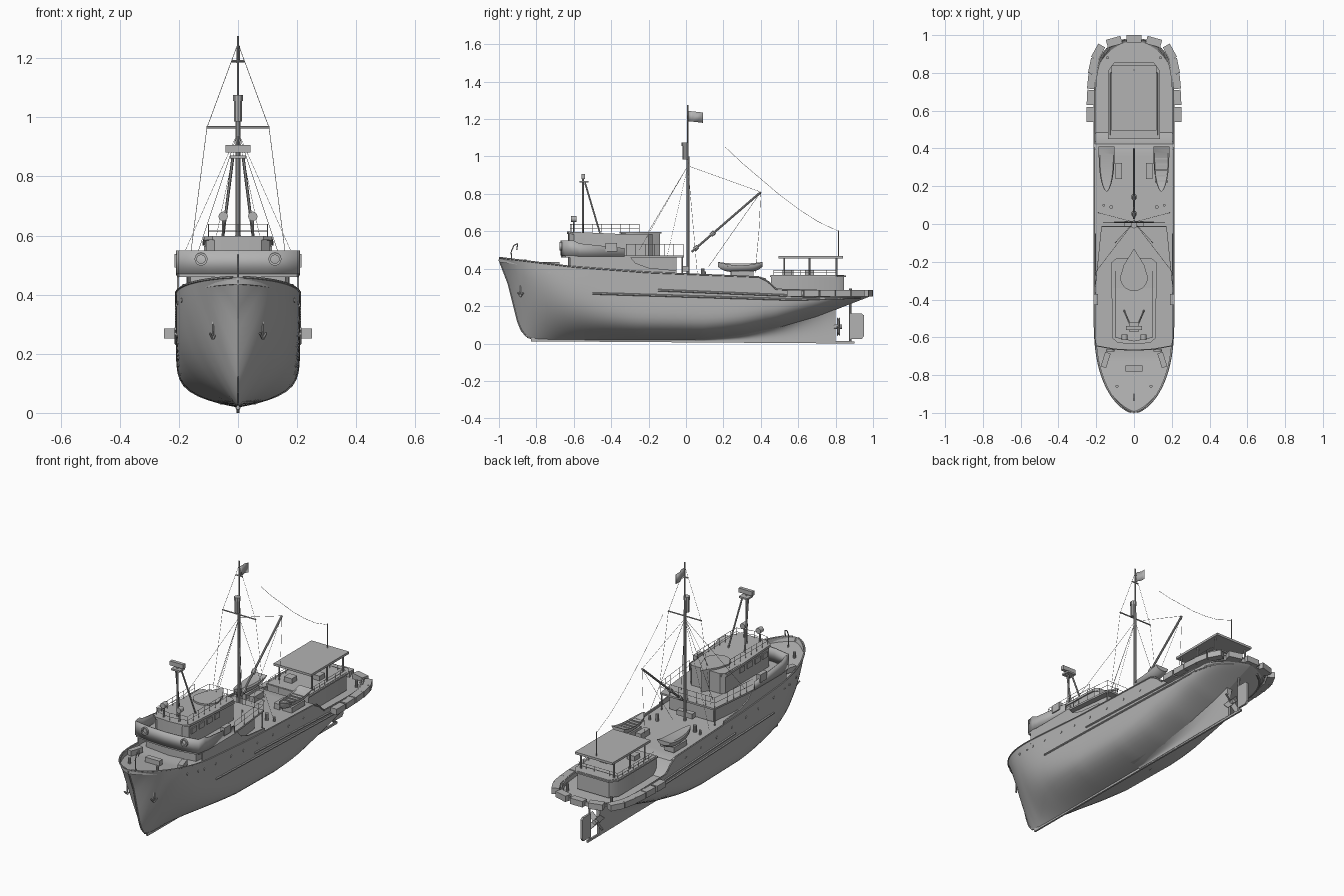
import bpy, bmesh, math
from mathutils import Vector, Matrix
if "Cube" in bpy.data.objects:
    bpy.data.objects.remove(bpy.data.objects["Cube"])
grey = bpy.data.materials.new("ship_grey")
grey.use_nodes = True
grey.diffuse_color = (.45, .45, .45, 1)
grey.node_tree.nodes["Principled BSDF"].inputs["Base Color"].default_value = grey.diffuse_color
made = []

def finish(name, bm):
    bmesh.ops.recalc_face_normals(bm, faces=bm.faces)
    me = bpy.data.meshes.new(name)
    bm.to_mesh(me)
    bm.free()
    me.materials.append(grey)
    made.append(bpy.data.objects.new(name, me))
    bpy.context.collection.objects.link(made[-1])
    return made[-1]

def box(name, c, s, rot=0):
    bm = bmesh.new()
    m = Matrix.Translation(c) @ Matrix.Rotation(rot, 4, 'Z') @ Matrix.Diagonal((*s, 1))
    bmesh.ops.create_cube(bm, size=1, matrix=m)
    return finish(name, bm)

def rods(name, paths, r, sides=6):
    """Round bars along each polyline."""
    bm = bmesh.new()
    for path in paths:
        for a, b in zip(map(Vector, path), map(Vector, path[1:])):
            m = Matrix.Translation((a + b) / 2) @ (b - a).to_track_quat('Z', 'Y').to_matrix().to_4x4()
            bmesh.ops.create_cone(bm, cap_ends=True, segments=sides, radius1=r, radius2=r,
                                  depth=(b - a).length, matrix=m)
    finish(name, bm)

def posts(name, spots, z0, z1, r):
    rods(name, [[(x, y, z0), (x, y, z1)] for x, y in spots], r, 10)

def loft(name, rings):
    bm = bmesh.new()
    vs = [[bm.verts.new(p) for p in ring] for ring in rings]
    for a, b in zip(vs, vs[1:]):
        for i in range(len(a)):
            bm.faces.new((a[i - 1], a[i], b[i], b[i - 1]))
    bm.faces.new(vs[0])
    bm.faces.new(vs[-1])
    bmesh.ops.remove_doubles(bm, verts=bm.verts, dist=0.0004)
    return finish(name, bm)

def prism(name, outline, z0, z1):
    return loft(name, [[(x, y, z) for x, y in outline] for z in (z0, z1)])

def plate(name, outline, x0, x1):
    """Extrude a (y, z) outline across the ship."""
    loft(name, [[(x, y, z) for y, z in outline] for x in (x0, x1)])

def wall(name, path, t):
    """Thin wall along (x, y, bottom, top) points."""
    bm = bmesh.new()
    vs = [[bm.verts.new((x, y, z)) for z in zs] for x, y, *zs in path]
    for a, b in zip(vs, vs[1:]):
        bm.faces.new((a[0], b[0], b[1], a[1]))
    mod = finish(name, bm).modifiers.new("thickness", 'SOLIDIFY')
    mod.thickness, mod.offset = t, 0

def mirrored(half):
    return half + [(-p[0], *p[1:]) for p in reversed(half) if abs(p[0]) > 1e-6]

def railing(name, path, z, h):
    lines = [[(x, y, z + h * k) for x, y in path] for k in (.5, 1)]
    for a, b in zip(map(Vector, path), map(Vector, path[1:])):
        n = max(1, round((b - a).length / .05))
        lines += [[(*a.lerp(b, i / n), z), (*a.lerp(b, i / n), z + h)] for i in range(n + 1)]
    rods(name, lines, .0013, 4)

def lerp(table, y):
    for (a, u), (b, v) in zip(table, table[1:]):
        if y <= b:
            return u + (v - u) * max(0, (y - a) / (b - a))
    return table[-1][1]

# Hull shape: sheer, keel, bulwark depth and fullness along the length
SHEER = [(-1, .46), (-.8, .435), (-.6, .41), (-.2, .38), (.42, .355), (.47, .29), (1, .275)]
KEEL = [(-1, .45), (-.95, .32), (-.92, .2), (-.9, .12), (-.88, .07), (-.85, .035), (-.8, .018),
        (.1, .018), (.3, .04), (.5, .08), (.7, .14), (.85, .2), (.98, .25)]
DROP = [(-.7, .025), (-.6, .01), (.42, .006), (.48, .025)]
FULL = [(-1, 1), (-.88, 1.1), (-.75, 2.1), (-.55, 4.2), (-.25, 8.5), (.2, 9), (.6, 5), (1, 2.5)]

def beam(y):
    if y < -.5:
        return .21 * (1 - (-1 - 2 * y) ** 2.5) ** .6
    return .21 * (1 - max(0, (y - .5) / .48) ** 5) ** .45

def width(y, z):
    k = lerp(KEEL, y)
    ref = lerp([(-1, .46), (-.6, .405), (0, .37), (1, .28)], y)
    s = min(1, max(0, (z - k) / max(ref - k, .01)))
    return beam(y) * (1 - (1 - s) ** lerp(FULL, y))

rings = []
for i in range(91):
    y = min(max(-.01 - .99 * math.cos(math.pi * i / 90), -.999), .9795)
    k, d, b = lerp(KEEL, y), lerp(SHEER, y), beam(y)
    inner = max(b - .008, b * .5)
    half = [(width(y, z), y, z) for z in (k + (d - k) * (j / 16) ** 1.9 for j in range(17))]
    rings.append(mirrored(half + [(inner, y, d), (inner, y, d - lerp(DROP, y))]))
loft("hull", rings)

# Skeg flaring into the hull, keel bar, stem, rudder and propeller
rings = []
for i in range(17):
    y = .05 + .75 * i / 16
    h = lerp(KEEL, y)
    rings.append(mirrored([(.007 + .06 * (1 - i / 20) * (j / 8) ** 3, y, .012 + h * j / 8) for j in range(9)]))
loft("skeg", rings)
plate("keel_bar", [(-.83, .012), (.9, 0), (.9, .012), (-.83, .03)], -.005, .005)
rods("stem_bar", [[(0, y, z) for y, z in KEEL[:7]]], .004)
plate("rudder", [(.875, .025), (.94, .025), (.952, .04), (.952, .15), (.94, .16), (.875, .16)], -.006, .006)
posts("rudder_stock", [(0, .878)], .01, .24, .006)
rods("propeller_shaft", [[(0, .79, .09), (0, .835, .09)]], .012, 12)
for i in range(4):
    blade = box("propeller_blade", (0, 0, .03), (.03, .004, .05))
    blade.matrix_world = (Matrix.Translation((0, .815, .09)) @ Matrix.Rotation(math.pi * (i + .5) / 2, 4, 'Y')
                          @ Matrix.Rotation(.5, 4, 'Z'))

# Deckhouse, bridge deck, wheelhouse and teardrop funnel
deck = [(0, -.668), (.1, -.663), (.2, -.645), (.207, -.6), (.205, -.32), (.172, -.01)]
house = [(0, -.632), (.08, -.625), (.108, -.6), (.112, -.2), (.09, -.18)]
prism("lower_deckhouse", mirrored([(0, -.63), (.16, -.61), (.17, -.3), (.14, -.05)]), .37, .462)
prism("bridge_deck", mirrored(deck), .46, .47)
wall("bridge_bulwark", mirrored([(.205, -.33, .465, .51), (.207, -.57, .465, .535)]
     + [(x, y, .47, .55) for x, y in deck[3::-1]]), .006)
prism("wheelhouse", mirrored(house), .465, .585)
roof = prism("wheelhouse_roof", mirrored([(x * 1.07, y - .004) for x, y in house]), .585, .598)
for v in roof.data.vertices:
    v.co.z -= .02 * (v.co.y + .63) / .45
tear = [(.068 * math.cos(t), -.28 + .068 * math.sin(t)) for t in (math.pi * (1 + i / 16) for i in range(17))]
tear += [(.05, -.22), (0, -.14), (-.05, -.22)]
prism("funnel", tear, .465, .592)
prism("funnel_cap", [(x * 1.08, -.26 + (y + .26) * 1.08) for x, y in tear], .588, .597)

# Radar tripod, main mast, flag and cargo boom
rods("radar_mast", [[(0, -.55, .59), (0, -.55, .885)]]
     + [[(s * .052, -.46, .59), (s * .018, -.54, .86)] for s in (-1, 1)], .005)
posts("main_mast", [(0, .01)], .36, 1, .0085)
posts("topmast", [(0, .01)], 1, 1.275, .004)
rods("yard", [[(-x, .01, z), (x, .01, z)] for x, z in ((.107, .966), (.022, 1.19))], .004)
posts("mast_lamp", [(0, -.005)], .985, 1.055, .015)
posts("mast_lamp_top", [(0, -.005)], 1.055, 1.075, .018)
wall("flag", [(x, y, 1.19 - y / 9, 1.245 - y / 9) for x, y in ((0, .013), (.006, .035), (-.004, .06), (.002, .09))], .002)
foot, tip, head = Vector((0, .03, .49)), Vector((0, .4, .81)), (0, .01, .95)
rods("boom", [[foot, tip]], .006, 8)
rods("boom_block", [[foot.lerp(tip, t), foot.lerp(tip, t + .05)] for t in (.04, .28)], .012, 8)
wires = [[head, tip], [tip, (0, .12, .41)], [tip, (0, .39, .6), (0, .37, .38)], [head, (0, -.2, .6)],
         [(0, .21, 1.05), (0, .3, .965), (0, .4, .88), (0, .5, .795), (0, .6, .72), (0, .7, .655), (0, .815, .6)]]
for s in (-1, 1):
    wires += [[(0, .01, 1.25), (s * .105, .01, .965), (s * .165, .01, .5)]]
    wires += [[head, (s * x, y, z)] for x, y, z in ((.2, -.25, .5), (.19, .06, .38), (.1, -.1, .47))]
rods("rigging", wires, .0009, 4)

# Aft deckhouse with canopy
prism("aft_deckhouse", mirrored([(.13, .455), (.13, .8), (.1, .845)]), .262, .365)
prism("aft_house_roof", mirrored([(.138, .45), (.138, .81), (.105, .855)]), .355, .363)
prism("canopy", mirrored([(.12, .495), (.12, .84)]), .455, .468)
posts("canopy_post", [(s * .105, y) for s in (-1, 1) for y in (.525, .66, .805)], .36, .458, .005)
railing("aft_house_rail", mirrored([(.125, .47), (.125, .8)]), .363, .03)
posts("aerial_pole", [(0, .815)], .46, .605, .003)

# Centreline fittings
for name, c, size in (
        ("crate", (-.05, .55, .377), (.05, .05, .03)), ("crate", (.05, .66, .377), (.05, .05, .03)),
        ("radar_platform", (0, -.545, .865), (.055, .05, .01)), ("radar_scanner", (0, -.55, .893), (.086, .02, .025)),
        ("mast_winch", (0, 0, .4), (.1, .03, .03)), ("stern_fender", (0, .98, .268), (.08, .04, .034)),
        ("windlass", (0, -.765, .42), (.09, .03, .03))):
    box(name, c, size)
rods("bow_davit", [[(0, -.93, .42), (0, -.935, .49), (0, -.92, .525), (0, -.9, .535), (0, -.905, .5)]], .003)

# Paired parts
for s in (-1, 1):
    for z0, z1, a in ((.268, .245, -.5), (.285, .262, -.15)):
        line = [(a + (.93 - a) * i / 40, lerp([(0, z0), (30, z1 - .01), (40, z1)], i)) for i in range(41)]
        rods("rubbing_strake", [[(s * width(y, z), y, z) for y, z in line]], .006)
    ys = [-.01 - .987 * math.cos(math.pi * i / 60) for i in range(61)]
    rods("gunwale", [[(s * beam(y), y, lerp(SHEER, y)) for y in ys]], .004)
    for y in (-.73, -.65, -.6, -.5, -.36, -.25, -.12, .02, .16, .3):
        z = lerp(SHEER, y) - .045
        rods("porthole", [[(s * (width(y, z) + e), y, z) for e in (-.008, .003)]], .007, 12)
    x = s * (width(-.885, .29) + .003)
    rods("anchor", [[(x, -.885, .33), (x, -.885, .25)], [(x - .01, -.9, .27), (x, -.885, .25), (x + .01, -.87, .27)]], .004)
    for x, y, a in ((.23, .58, 0), (.228, .67, .05), (.224, .755, .1), (.215, .835, .2), (.19, .91, .5), (.105, .965, 1.3)):
        box("fender", (s * x, y, .268), (.042, .08, .034), s * a)
    plating = [(-.62, .39), (-.62, .465), (-.3, .465), (-.27, .43), (-.2, .405), (-.05, .39), (-.05, .37)]
    plate("side_plating", plating, s * .2, s * .207)
    railing("bridge_deck_rail", [(s * .203, -.32), (s * .172, -.015), (0, -.015)], .47, .06)
    railing("roof_rail", [(s * .1, -.25), (s * .1, -.6), (0, -.62)], .593, .045)
    box("navigation_light", (s * .203, -.4, .515), (.025, .06, .045))
    loft("life_ring", [[(s * .125 + r * math.cos(t), y, .52 + r * math.sin(t)) for r, y in
         ((.022, -.664), (.022, -.675), (.014, -.675), (.014, -.664))] for t in (i * math.pi / 8 for i in range(17))])
    for i in range(4):
        box("side_window", (s * .112, -.56 + .07 * i, .55), (.006, .045, .03))
    rods("searchlight_lamp", [[(s * .05, -.615, .665), (s * .05, -.585, .665)]], .016, 12)
    box("deck_locker", (s * .08, .28, .37), (.035, .085, .035))
    box("foredeck_locker", (s * .15, -.72, .42), (.03, .08, .03), s * .3)
    for name, x, y, z0, z1, r in (
            ("searchlight", .05, -.6, .59, .65, .004), ("deck_post", .17, -.02, .37, .465, .004),
            ("ventilator", .12, .09, .35, .4, .01), ("deck_bollard", .16, .1, .35, .385, .007),
            ("stern_bollard", .14, .88, .25, .295, .008), ("bow_bollard", .09, -.86, .41, .45, .008)):
        posts(name, [(s * x, y)], z0, z1, r)
    # Lifeboat with transom: one covered, one open
    rings = []
    for i in range(21):
        u = -.99 + 1.99 * i / 20
        b, top, keel = .042 * (1 - ((1 - u) / 2) ** 3) ** .65, .418 + .018 * u * u, .382 + .03 * u ** 4
        lid = (.018 if s < 0 else -.02) * (1 - u * u)
        half = [(b * math.sin(t), top - (top - keel) * math.cos(t)) for t in (j * math.pi / 12 for j in range(7))]
        rings.append([(s * .145 + x, .29 + .12 * u, z) for x, z in mirrored(half + [(b * .86, top + lid / 2)])])
    loft("lifeboat", rings)
    box("boat_cradle", (s * .145, .3, .372), (.06, .12, .03))
for i in range(6):
    box("boat_thwart", (.145, .225 + i * .03, .414), (.07, .009, .005))
for ob in made:
    ob.select_set(True)
bpy.context.view_layer.objects.active = made[0]
bpy.ops.object.shade_smooth_by_angle(angle=math.radians(35))
